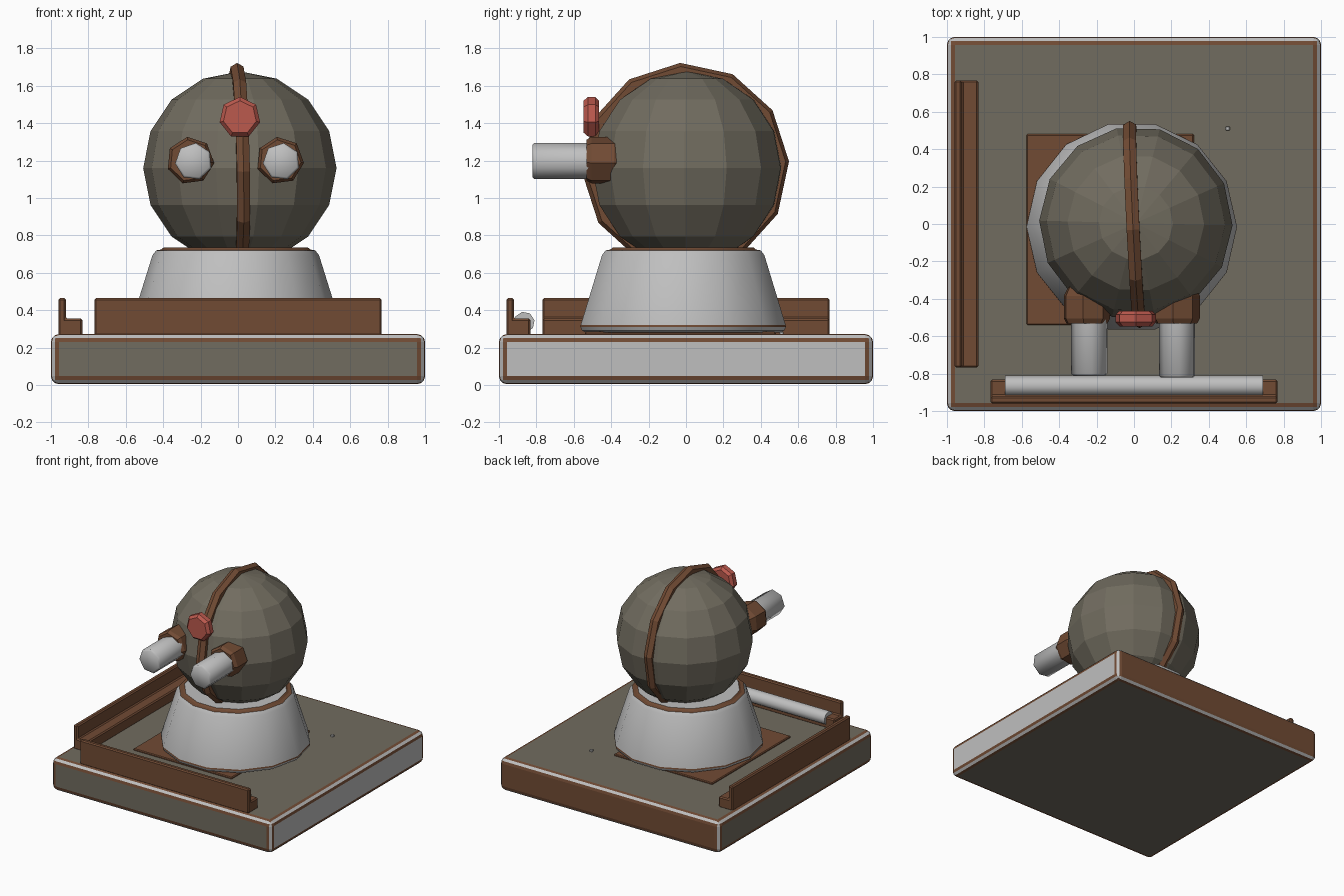
import bpy, bmesh, math
from mathutils import Matrix

if "Cube" in bpy.data.objects:
    bpy.data.objects.remove(bpy.data.objects["Cube"])


def material(name, rgb):
    m = bpy.data.materials.new(name)
    m.diffuse_color = (*rgb, 1)
    m.use_nodes = True
    m.node_tree.nodes["Principled BSDF"].inputs["Base Color"].default_value = m.diffuse_color
    return m


OLIVE = material("olive grey", (0.165, 0.15, 0.115))
BROWN = material("brown", (0.165, 0.07, 0.034))
GREY = material("light grey", (0.52, 0.52, 0.52))
RED = material("red", (0.50, 0.10, 0.075))


def finish(name, bm, mats, rule=None, smooth=None):
    bmesh.ops.recalc_face_normals(bm, faces=bm.faces)
    bm.normal_update()
    if rule:
        for f in bm.faces:
            f.material_index = rule(f)
    me = bpy.data.meshes.new(name)
    bm.to_mesh(me)
    bm.free()
    for m in mats:
        me.materials.append(m)
    ob = bpy.data.objects.new(name, me)
    bpy.context.collection.objects.link(ob)
    if smooth:
        bpy.ops.object.select_all(action='DESELECT')
        ob.select_set(True)
        bpy.context.view_layer.objects.active = ob
        bpy.ops.object.shade_smooth_by_angle(angle=math.radians(smooth))
    return ob


def box(lo, hi, bevel, segments=1):
    bm = bmesh.new()
    bmesh.ops.create_cube(bm, size=1)
    for v in bm.verts:
        v.co = [l + (c + 0.5) * (h - l) for c, l, h in zip(v.co, lo, hi)]
    bmesh.ops.bevel(bm, geom=bm.edges[:], offset=bevel, segments=segments,
                    profile=0.5, affect='EDGES')
    return bm


def lathe(profile, sides, start, place):
    """Closed solid of revolution about z; start is the first corner's angle."""
    bm = bmesh.new()
    rings = []
    for r, h in profile:
        angles = [start + math.tau * i / sides for i in range(sides)]
        rings.append([bm.verts.new((r * math.cos(a), r * math.sin(a), h)) for a in angles])
    for a, b in zip(rings, rings[1:]):
        for i in range(sides):
            j = (i + 1) % sides
            bm.faces.new((a[i], a[j], b[j], b[i]))
    bm.faces.new(rings[0])
    bm.faces.new(rings[-1])
    bm.transform(place)
    return bm


def forward(x, z):
    """Turns a lathe so that its height runs towards the front."""
    return Matrix.Translation((x, 0, z)) @ Matrix.Rotation(math.pi / 2, 4, 'X')


# Base slab: each side has its own colour, edges are grey between brown lines
def base_rule(f):
    n = f.normal
    big = sorted(abs(c) for c in n)
    if big[2] > 0.995:
        return 2 if n.x > 0.9 else 1 if n.y > 0.9 else 0
    return 1 if big[2] > 0.9 else 2


finish("base", box((-1, -1, 0.005), (1, 1, 0.272), 0.042, 3),
       [OLIVE, BROWN, GREY], base_rule)

# Thin plate under the neck
finish("neck_plate", box((-0.575, -0.54, 0.262), (0.32, 0.48, 0.285), 0.006), [BROWN])


# L-shaped rails along the front and left edges
def rail(name, along_y):
    outline = [(-0.96, 0.265), (-0.96, 0.465), (-0.92, 0.465),
               (-0.92, 0.355), (-0.832, 0.355), (-0.832, 0.265)]
    bm = bmesh.new()
    ends = []
    for s in (-0.767, 0.767):
        ends.append([bm.verts.new((d, s, z) if along_y else (s, d, z)) for d, z in outline])
    n = len(outline)
    for i in range(n):
        j = (i + 1) % n
        bm.faces.new((ends[0][i], ends[0][j], ends[1][j], ends[1][i]))
    for e in ends:
        bm.faces.new(e)
    bmesh.ops.recalc_face_normals(bm, faces=bm.faces)
    bmesh.ops.bevel(bm, geom=bm.edges[:], offset=0.009, segments=1, affect='EDGES')
    finish(name, bm, [BROWN])


rail("front_rail", False)
rail("left_rail", True)

# Rod lying on the front rail
rod = Matrix.Translation((0, -0.865, 0.336)) @ Matrix.Rotation(math.pi / 2, 4, 'Y')
finish("rail_rod", lathe([(0.056, -0.69), (0.056, 0.69)], 8, 0.2, rod), [GREY], smooth=50)


# Flared neck with brown lines near both rims
def neck_rule(f):
    z = f.calc_center_median().z
    return 1 if 0.308 < z < 0.323 or 0.722 < z < 0.734 else 0


finish("neck", lathe([(0.53, 0.28), (0.555, 0.292), (0.563, 0.31), (0.562, 0.321),
                      (0.445, 0.695), (0.425, 0.72), (0.40, 0.724), (0.385, 0.736)],
                     14, math.pi, Matrix.Translation((-0.012, -0.015, 0))),
       [GREY, BROWN], neck_rule, smooth=28)

# Faceted head ball
bm = bmesh.new()
bmesh.ops.create_uvsphere(bm, u_segments=14, v_segments=8, radius=0.517)
bm.transform(Matrix.Translation((0.01, 0.005, 1.16)) @ Matrix.Rotation(0.2, 4, 'Z'))
finish("head", bm, [OLIVE])

# Ridged band over the head, slightly turned
bm = bmesh.new()
loops = []
for i in range(12):
    a = math.tau * i / 12 + 0.05
    ring = []
    for k in range(6):
        b = math.tau * k / 6
        r = 0.515 + 0.04 * math.cos(b)
        ring.append(bm.verts.new((0.04 * math.sin(b), r * math.cos(a), r * math.sin(a))))
    loops.append(ring)
for i in range(12):
    p, q = loops[i], loops[(i + 1) % 12]
    for k in range(6):
        m = (k + 1) % 6
        bm.faces.new((p[k], p[m], q[m], q[k]))
bm.transform(Matrix.Translation((0.003, -0.003, 1.168)) @ Matrix.Rotation(math.radians(2.8), 4, 'Z')
             @ Matrix.Rotation(math.radians(-1), 4, 'Y'))
finish("head_band", bm, [BROWN])

# Round red button on the brow
finish("brow_button", lathe([(0.09, 0.465), (0.111, 0.485), (0.111, 0.525), (0.09, 0.547)],
                            7, math.pi / 2, forward(0.01, 1.43)), [RED])

# Eye sockets and protruding eye tubes
for side, sx, tx, tip in (("left", -0.255, -0.237, 0.812), ("right", 0.225, 0.232, 0.822)):
    finish(side + "_eye_socket",
           lathe([(0.10, 0.33), (0.128, 0.385), (0.128, 0.505), (0.112, 0.533)],
                 7, 1.7, forward(sx, 1.2)), [BROWN])
    finish(side + "_eye_tube",
           lathe([(0.1, 0.45), (0.1, tip - 0.012), (0.088, tip)],
                 7, 1.45, forward(tx, 1.195)), [GREY], smooth=55)

# Small stud on the base top
finish("base_stud", box((0.49, 0.50, 0.265), (0.512, 0.522, 0.285), 0.003), [GREY])
